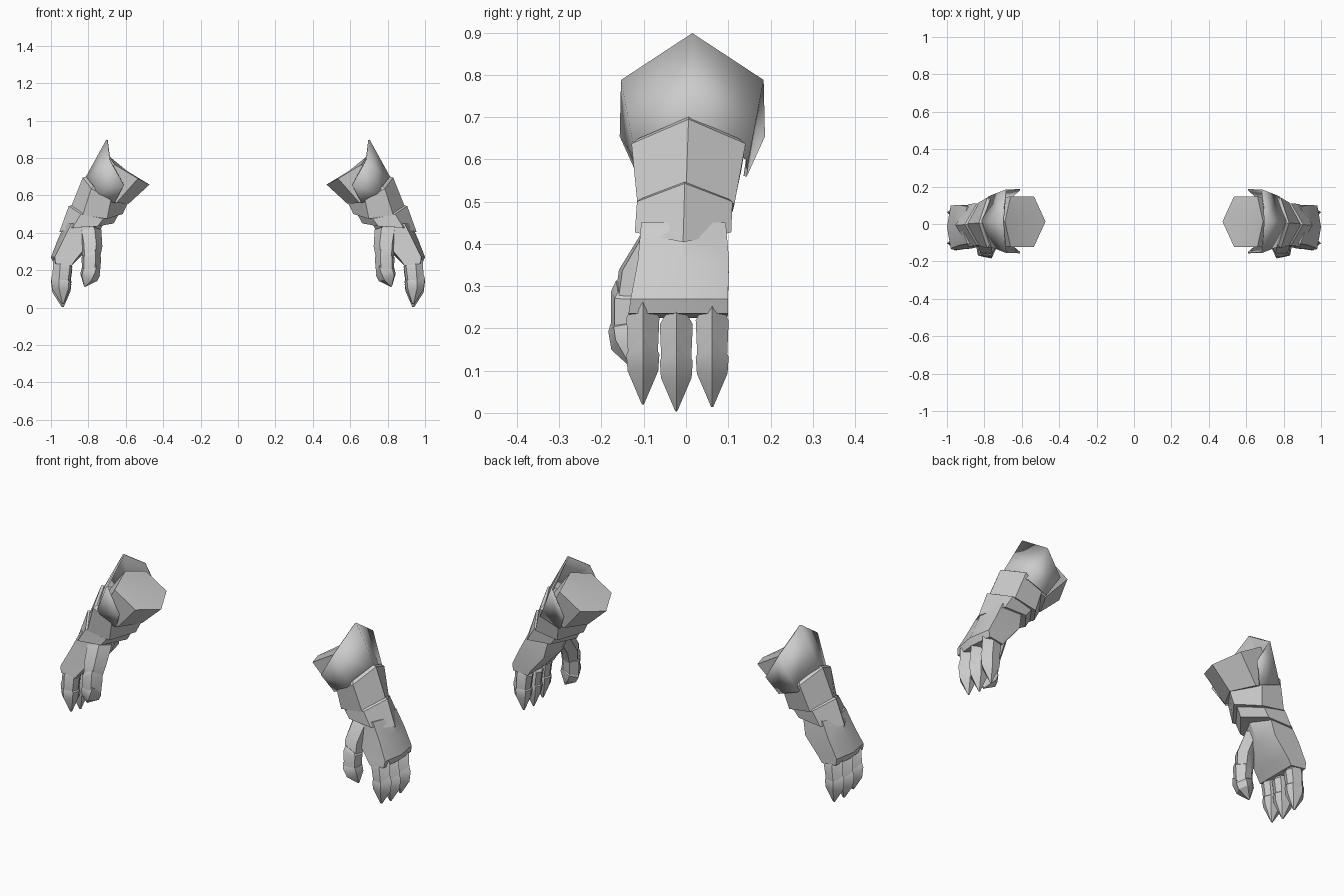
import bpy, bmesh, math
from mathutils import Vector

if "Cube" in bpy.data.objects:
    bpy.data.objects.remove(bpy.data.objects["Cube"])


def ring(half, yc=0.0):
    """Closed loop from (x, half width, z) points running outer ridge -> inner ridge."""
    a = [Vector((x, yc + w, z)) for x, w, z in half]
    b = [Vector((x, yc - w, z)) for x, w, z in reversed(half) if w > 0]
    return a + b


def loft(name, rings, closed=True, thickness=0):
    bm = bmesh.new()
    loops = [[bm.verts.new(p) for p in r] for r in rings]
    n = len(loops[0])
    for r0, r1 in zip(loops, loops[1:]):
        for i in range(n if closed else n - 1):
            j = (i + 1) % n
            bm.faces.new((r0[i], r0[j], r1[j], r1[i]))
    if closed:
        for r in (loops[0], loops[-1]):
            c = bm.verts.new(sum((v.co for v in r), Vector()) / n)
            for i in range(n):
                bm.faces.new((r[i], r[(i + 1) % n], c))
    bmesh.ops.recalc_face_normals(bm, faces=bm.faces)
    me = bpy.data.meshes.new(name)
    bm.to_mesh(me)
    bm.free()
    ob = bpy.data.objects.new(name, me)
    bpy.context.collection.objects.link(ob)
    bpy.context.view_layer.objects.active = ob
    ob.select_set(True)
    bpy.ops.object.shade_smooth_by_angle(angle=math.radians(30))
    ob.select_set(False)
    if thickness:
        s = ob.modifiers.new("Thickness", 'SOLIDIFY')
        s.thickness = thickness
        s.offset = 0
    ob.modifiers.new("Mirror", 'MIRROR')  # other gauntlet
    return ob


def shrink(r, k, shift):
    c = sum(r, Vector()) / len(r)
    return [c + (p - c) * k + Vector(shift) for p in r]


def digit_ring(p, t, out, w, d, chev):
    """Ridged cross-section of a finger plate; the ridge is pulled back along the axis."""
    p, t = Vector(p), Vector(t).normalized()
    n = Vector(out)
    n = (n - t * n.dot(t)).normalized()
    s = t.cross(n)
    pts = [n * d - t * chev]
    pts += [s * w + n * d * .25, s * w * .8 - n * d * .75, -n * d]
    pts += [-s * w * .8 - n * d * .75, -s * w + n * d * .25]
    return [p + q for q in pts]


def digit(name, pts, out, w, d, chev):
    """Upper plate and pointed tip plate along the points start, joint, bulge, tip."""
    a, b, m, tip = map(Vector, pts)
    t1, t2 = b - a, tip - b
    u1, u2 = t1.normalized(), t2.normalized()
    loft(name + "_upper_plate", [
        digit_ring(a - u1 * .015, t1, out, w * .8, d * .72, chev),
        digit_ring(a, t1, out, w, d * .97, chev * .6),
        digit_ring(b + u1 * .01, t1, out, w * .9, d * .88, 0)])
    loft(name + "_tip_plate", [
        digit_ring(b - u2 * .012, t2, out, w * .8, d * .72, chev),
        digit_ring(b + u2 * .005, t2, out, w, d, chev * .5),
        digit_ring(m, t2, out, w * .93, d * .9, 0),
        digit_ring(tip, t2, out, w * .06, d * .1, 0)])


# Forearm cup with flared inner rim
loft("forearm_cup", [
    ring([(.690, 0, .81), (.66, .135, .765), (.535, .135, .69), (.473, 0, .658)], .013),
    ring([(.80, 0, .66), (.76, .12, .60), (.65, .115, .56), (.585, 0, .555)], .008)])


# Peaked outer guard, open on the inner side
def strip(half, yc):
    return [Vector((x, yc - w, z)) for x, w, z in reversed(half[1:])] + \
           [Vector((x, yc + w, z)) for x, w, z in half]


def guard_row(pts):
    (x0, z0), (x1, w1, z1), (x2, w2, z2) = pts
    y = .015
    return [Vector(v) for v in ((x2, y - w2, z2), (x1, y - w1, z1), (x0, y, z0),
                                (x1, y + w1, z1), (x2, y + w2, z2))]


loft("cuff_guard", [
    guard_row([(.70, .897), (.685, .166, .787), (.61, .168, .655)]),
    guard_row([(.825, .67), (.775, .13, .60), (.66, .125, .56)])],
    closed=False, thickness=.008)

# Middle forearm band
top = ring([(.83, 0, .695), (.785, .135, .637), (.68, .125, .575), (.585, 0, .565)], .006)
low = ring([(.90, 0, .52), (.83, .115, .495), (.70, .11, .475), (.617, 0, .50)], 0)
loft("forearm_band", [shrink(top, .88, (-.005, 0, .015)), top, low])

# Wrist band
top = ring([(.905, 0, .543), (.84, .113, .50), (.72, .105, .475), (.64, 0, .495)], -.003)
low = ring([(.955, 0, .404), (.885, .114, .427), (.75, .105, .435), (.665, 0, .45)], -.007)
loft("wrist_band", [shrink(top, .9, (0, 0, .008)), top, low])

# Hand
loft("hand", [
    ring([(.925, 0, .45), (.89, .10, .45), (.77, .095, .44), (.72, 0, .45)], -.006),
    ring([(.965, 0, .36), (.935, .108, .36), (.79, .105, .35), (.765, 0, .35)], -.006),
    ring([(1.0, 0, .27), (.98, .115, .27), (.87, .115, .255), (.845, 0, .27)], -.016),
    ring([(.985, 0, .235), (.975, .118, .235), (.89, .115, .225), (.89, 0, .225)], -.018)])

# Three fingers
for i, (y, dz) in enumerate([(-.102, .012), (-.023, -.004), (.062, .006)]):
    digit(f"finger_{i + 1}",
          [(.938, y, .212 + dz), (.945, y, .132 + dz), (.944, y, .088 + dz), (.937, y, .008 + dz)],
          (1, 0, 0), .039, .054, .038)

# Thumb base and thumb
out = (-.45, -.9, 0)
loft("thumb_base", [
    digit_ring((.79, -.06, .42), (0, -.2, -1), out, .06, .05, 0),
    digit_ring((.78, -.115, .33), (0, -.2, -1), out, .055, .05, 0),
    digit_ring((.785, -.132, .255), (0, -.1, -1), out, .045, .042, 0)])
digit("thumb", [(.783, -.135, .268), (.785, -.138, .195), (.798, -.136, .16), (.82, -.13, .112)],
      out, .052, .05, .03)
